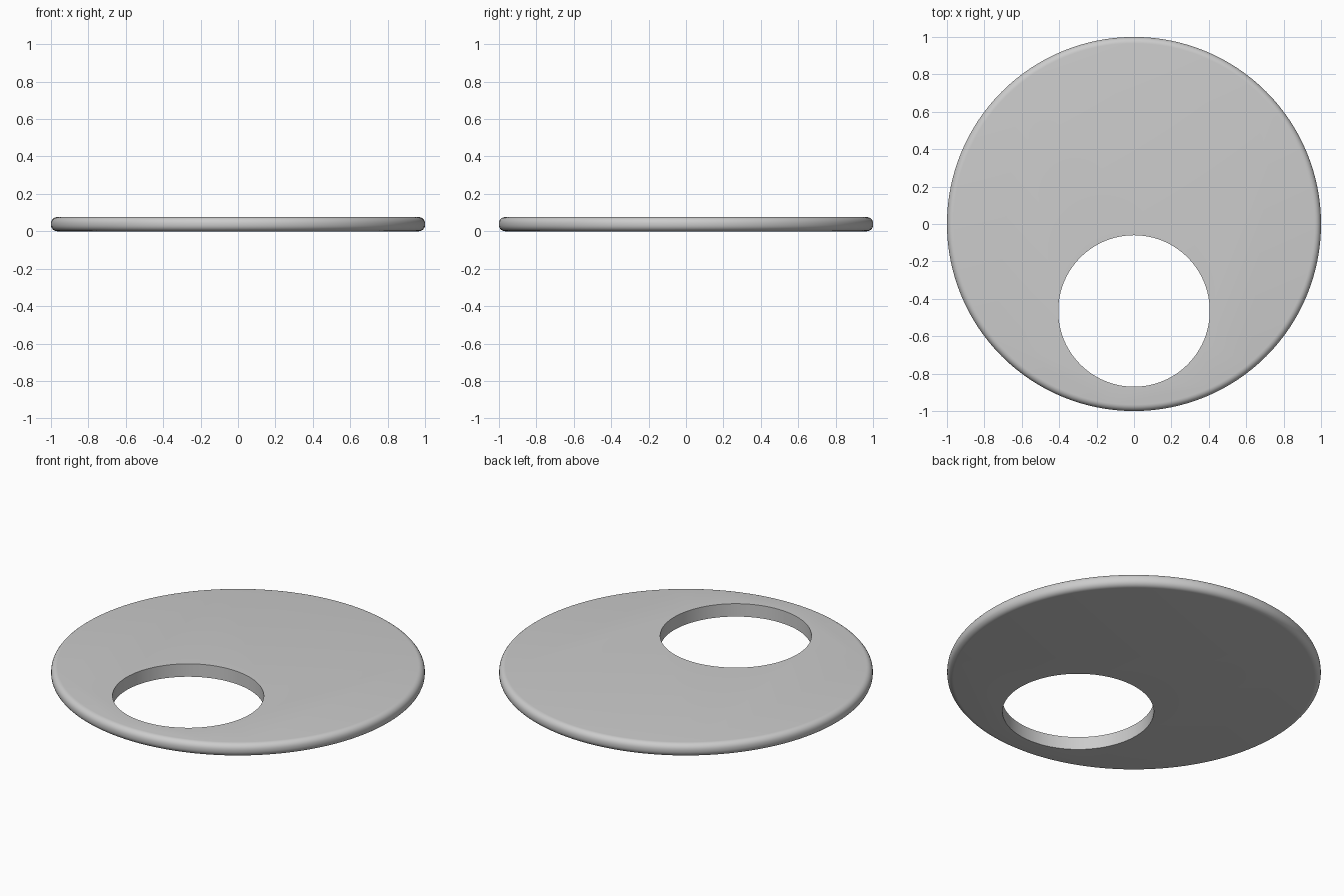
import bpy, math

if "Cube" in bpy.data.objects:
    bpy.data.objects.remove(bpy.data.objects["Cube"])

THICK = 0.076
ROUND = 0.034


def cylinder(name, radius, depth, loc, sides):
    bpy.ops.mesh.primitive_cylinder_add(vertices=sides, radius=radius, depth=depth, location=loc)
    obj = bpy.context.object
    obj.name = name
    return obj


# Round plate with a softly rounded outer rim
plate = cylinder("round_plate", 1.0, THICK, (0, 0, THICK / 2), 128)
bevel = plate.modifiers.new("rounded_rim", 'BEVEL')
bevel.width = ROUND
bevel.segments = 6
bevel.limit_method = 'ANGLE'
bevel.angle_limit = math.radians(40)

# Off-centre hole, cut sharp through the plate
cutter = cylinder("hole_cutter", 0.405, 0.4, (0, -0.465, THICK / 2), 96)
cut = plate.modifiers.new("hole", 'BOOLEAN')
cut.operation = 'DIFFERENCE'
cut.solver = 'EXACT'
cut.object = cutter

# Apply the modifiers and remove the cutter
bpy.ops.object.select_all(action='DESELECT')
plate.select_set(True)
bpy.context.view_layer.objects.active = plate
for mod in [m.name for m in plate.modifiers]:
    bpy.ops.object.modifier_apply(modifier=mod)
bpy.data.objects.remove(cutter, do_unlink=True)

# Smooth rim, crisp hole edges
bpy.ops.object.shade_smooth_by_angle(angle=math.radians(35))
